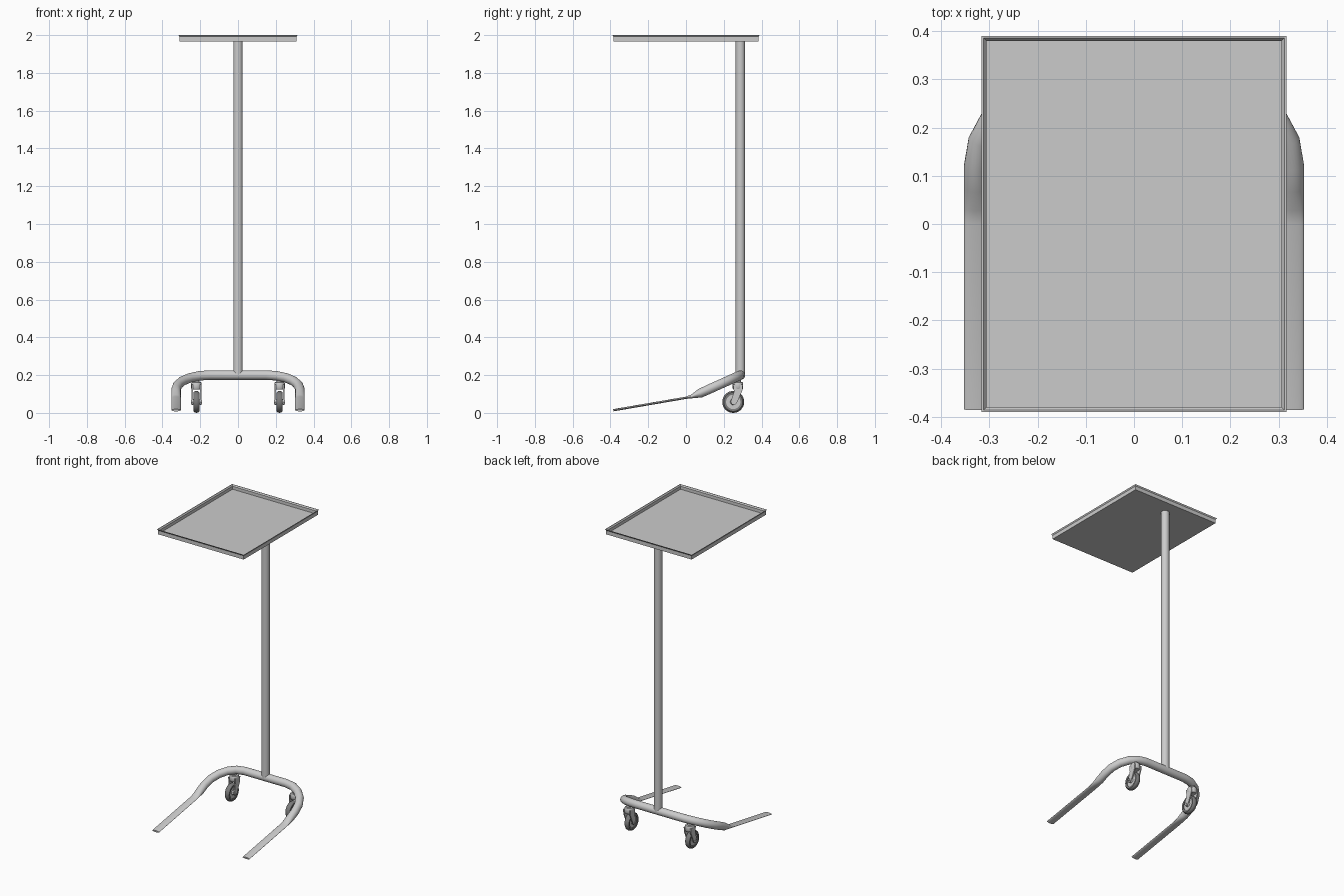
import bpy, bmesh, math
from mathutils import Vector

if "Cube" in bpy.data.objects:
    bpy.data.objects.remove(bpy.data.objects["Cube"])


def skin(name, rings, smooth=True, closed=False):
    """Join equal-length rings of points into a surface, capped unless closed in a loop."""
    bm = bmesh.new()
    vs = [[bm.verts.new(p) for p in ring] for ring in rings]
    n = len(vs[0])
    pairs = list(zip(vs, vs[1:])) + ([(vs[-1], vs[0])] if closed else [])
    for a, b in pairs:
        for i in range(n):
            j = (i + 1) % n
            bm.faces.new((a[i], a[j], b[j], b[i]))
    if not closed:
        bm.faces.new(vs[0])
        bm.faces.new(vs[-1])
    bmesh.ops.recalc_face_normals(bm, faces=bm.faces)
    me = bpy.data.meshes.new(name)
    bm.to_mesh(me)
    bm.free()
    ob = bpy.data.objects.new(name, me)
    bpy.context.collection.objects.link(ob)
    if smooth:
        bpy.ops.object.select_all(action='DESELECT')
        ob.select_set(True)
        bpy.context.view_layer.objects.active = ob
        bpy.ops.object.shade_smooth_by_angle(angle=math.radians(35))
    return ob


def lathe(name, centre, profile, axis='Z', n=32, closed=False):
    """Revolve (radius, offset) pairs about an axis through centre."""
    c = Vector(centre)
    rings = []
    for r, d in profile:
        ring = []
        for i in range(n):
            a = 2 * math.pi * i / n
            u, v = r * math.cos(a), r * math.sin(a)
            ring.append(c + Vector((u, v, d) if axis == 'Z' else (d, u, v)))
        rings.append(ring)
    return skin(name, rings, closed=closed)


# Tray with flared lip
tray = [(.310, .384, 1.967), (.310, .384, 1.992), (.316, .390, 2.0),
        (.312, .386, 2.0), (.306, .380, 1.992), (.306, .380, 1.972)]
skin("tray", [[(-x, -y, z), (x, -y, z), (x, y, z), (-x, y, z)] for x, y, z in tray], smooth=False)

# Upright post
lathe("post", (0, .288, 0), [(.025, .2), (.025, 1.969)])

# Base frame: one bent tube with flattened front feet (x, y, z, half height)
R = .025
half = [(.328, -.385, .014, .006), (.328, 0, .08, .006), (.328, .03, .087, .01),
        (.328, .075, .104, .024)]
for i in range(6):
    a = math.radians(18 * i)
    y = .12 + .168 * math.sin(a)
    half.append((.15 + .178 * math.cos(a), y, .2 - .45 * (.288 - y), R))
path = half + [(-x, y, z, h) for x, y, z, h in reversed(half)]
pts = [Vector(p[:3]) for p in path]
rings = []
for i, p in enumerate(pts):
    before = (p - pts[i - 1]).normalized() if i else Vector()
    after = (pts[i + 1] - p).normalized() if i < len(pts) - 1 else Vector()
    t = (before + after).normalized()
    side = t.cross(Vector((0, 0, 1))).normalized()
    up = side.cross(t)
    rings.append([p + side * R * math.cos(k * math.pi / 12) + up * path[i][3] * math.sin(k * math.pi / 12)
                  for k in range(24)])
skin("base_frame", rings)

# Rear casters
rubber = bpy.data.materials.new("dark_rubber")
rubber.diffuse_color = (.2, .2, .2, 1)
rubber.use_nodes = True
rubber.node_tree.nodes["Principled BSDF"].inputs["Base Color"].default_value = rubber.diffuse_color
fork = [(.249, .15), (.301, .15), (.298, .118), (.268, .05), (.258, .042),
        (.244, .044), (.236, .058), (.242, .075), (.254, .112)]
for s, tag in ((-1, "left"), (1, "right")):
    x = s * .22
    wheel = (x, .25, .058)
    tyre = lathe("tyre_" + tag, wheel,
                 [(.038, -.015), (.05, -.016), (.056, -.010), (.058, 0), (.056, .010),
                  (.05, .016), (.038, .015)], 'X', closed=True)
    tyre.data.materials.append(rubber)
    lathe("hub_" + tag, wheel,
          [(.014, -.018), (.016, -.010), (.039, -.010), (.039, .010), (.016, .010), (.014, .018)], 'X')
    lathe("axle_" + tag, wheel, [(.007, -.029), (.007, .029)], 'X', 12)
    lathe("swivel_housing_" + tag, (x, .275, 0),
          [(.024, .124), (.028, .130), (.028, .156), (.025, .162), (.015, .163), (.015, .19)])
    for d, end in ((-1, "a"), (1, "b")):
        skin("fork_%s_%s" % (tag, end),
             [[(x + d * w, y, z) for y, z in fork] for w in (.019, .026)], smooth=False)
